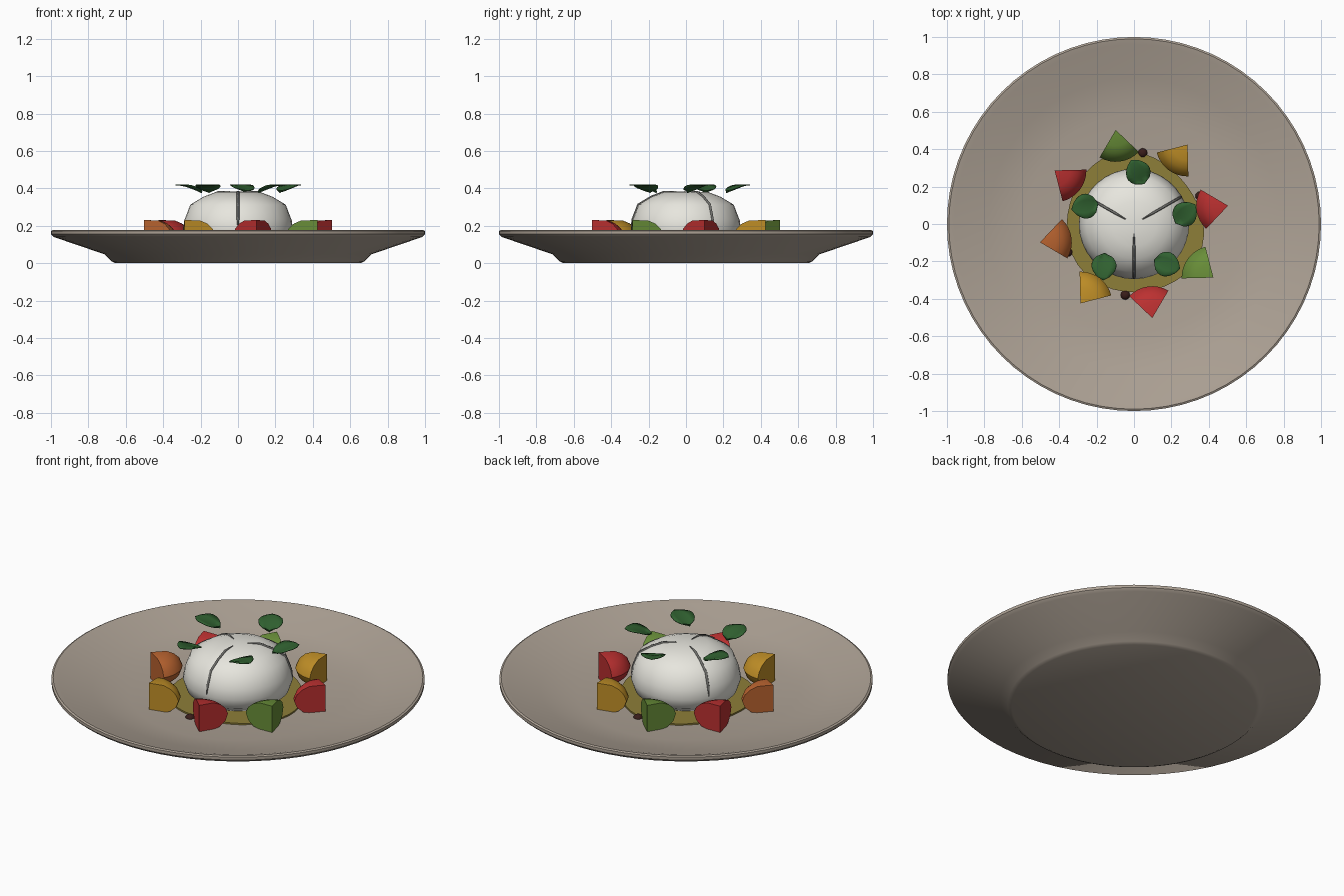
import bpy, bmesh
from math import sin, cos, pi, radians, hypot

if "Cube" in bpy.data.objects:
    bpy.data.objects.remove(bpy.data.objects["Cube"])

MATS = {}


def material(name, rgb):
    if name not in MATS:
        m = bpy.data.materials.new(name)
        m.diffuse_color = (*rgb, 1)
        m.use_nodes = True
        m.node_tree.nodes["Principled BSDF"].inputs["Base Color"].default_value = m.diffuse_color
        MATS[name] = m
    return MATS[name]


def finish(name, bm, mat, angle=35):
    bmesh.ops.recalc_face_normals(bm, faces=bm.faces)
    me = bpy.data.meshes.new(name)
    bm.to_mesh(me)
    bm.free()
    ob = bpy.data.objects.new(name, me)
    bpy.context.collection.objects.link(ob)
    me.materials.append(mat)
    bpy.ops.object.select_all(action='DESELECT')
    ob.select_set(True)
    bpy.context.view_layer.objects.active = ob
    bpy.ops.object.shade_smooth_by_angle(angle=radians(angle))
    return ob


def spin(name, profile, mat, steps=64, sweep=2 * pi, start=0.0, angle=35):
    """Revolve a (radius, z) profile about z; partial sweeps get capped."""
    bm = bmesh.new()
    full = sweep > 6.28
    cols = []
    for i in range(steps if full else steps + 1):
        a = start + sweep * i / steps
        cols.append([bm.verts.new((r * cos(a), r * sin(a), z)) for r, z in profile])
    n = len(cols)
    for i in range(n if full else n - 1):
        a, b = cols[i], cols[(i + 1) % n]
        for j in range(len(profile) - 1):
            bm.faces.new((a[j], b[j], b[j + 1], a[j + 1]))
    if not full:
        bm.faces.new(cols[0])
        bm.faces.new(cols[-1])
    bmesh.ops.remove_doubles(bm, verts=bm.verts, dist=1e-5)
    return finish(name, bm, mat, angle)


clay = material("clay", (.42, .36, .30))
cream = material("cream", (.80, .79, .73))
shade = material("crease", (.16, .16, .15))
oil = material("oil", (.27, .21, .04))
dark = material("dark_glaze", (.04, .012, .01))
basil = material("basil", (.03, .12, .03))
red = material("red", (.50, .03, .03))
green = material("green", (.14, .27, .04))
yellow = material("yellow", (.52, .27, .02))
orange = material("orange", (.50, .13, .03))

# Shallow plate
spin("plate", [(0, 0), (.655, 0), (.675, .01), (.715, .048), (.985, .14), (1, .155), (1, .172),
               (.99, .177), (.96, .17), (.78, .11), (.58, .075), (0, .07)], clay, 72)

# Soft cheese ball with three creases
ball = [(0, .385), (.12, .38), (.185, .355), (.255, .313), (.285, .235), (.295, .18),
        (.275, .12), (.22, .08), (0, .072)]
spin("cheese_ball", ball, cream, 36, angle=60)
path = [(.05, .383), (.12, .38), (.185, .355), (.255, .313), (.285, .235), (.293, .19)]
for k in range(3):
    a = radians(-90 + 120 * k)
    cu = bpy.data.curves.new("cheese_crease", 'CURVE')
    cu.dimensions = '3D'
    cu.bevel_depth = .007
    cu.bevel_resolution = 1
    sp = cu.splines.new('POLY')
    sp.points.add(len(path) - 1)
    for i, (p, (r, z)) in enumerate(zip(sp.points, path)):
        p.co = (r * cos(a), r * sin(a), z, 1)
        p.radius = .4 if i in (0, len(path) - 1) else 1
    cu.materials.append(shade)
    bpy.context.collection.objects.link(bpy.data.objects.new("cheese_crease", cu))

# Oil pool with a wavy outline
bm = bmesh.new()
ring = []
for i in range(40):
    a = 2 * pi * i / 40
    r = .37 + .012 * sin(3 * a + 2.6) + .01 * cos(2 * a + 2)
    ring.append(bm.verts.new((r * cos(a), r * sin(a), .07)))
ext = bmesh.ops.extrude_face_region(bm, geom=[bm.faces.new(ring)])
for v in ext["geom"]:
    if isinstance(v, bmesh.types.BMVert):
        v.co.z = .082
finish("oil_pool", bm, oil)

# Glaze drops
for k in range(6):
    a = radians(23 + 60 * k)
    drop = spin("glaze_drop", [(0, .092), (.014, .09), (.025, .08), (.025, .07)], dark, 12, angle=60)
    drop.location = (.383 * cos(a), .383 * sin(a), 0)

# Tomato wedges: point outward, round side facing the cheese
wedge = [(0, .23), (.085, .229), (.125, .212), (.155, .185), (.17, .15), (.155, .11),
         (.12, .08), (.07, .07), (0, .07)]
for k, mat in enumerate([red, green, red, yellow, green, red, orange, yellow]):
    a = radians(-79 + 45 * k)
    ob = spin("tomato_wedge", wedge, mat, 8, radians(77), a + pi - radians(41.5))
    ob.location = (.512 * cos(a), .512 * sin(a), 0)

# Cupped leaves hovering round the crown
for k in range(5):
    a = .2 + 1.3 * k
    d = a + radians(32)
    bm = bmesh.new()
    rows = []
    for i in range(9):
        u = i / 8
        w = .066 * max(sin(pi * u ** .85), 0) ** .65
        row = []
        for j in range(5):
            v = (j - 2) / 2
            x, y = (u - .5) * .145, v * w
            z = .378 + .042 * min(1, sin(u * pi / 2) + .25 * v * v)
            row.append(bm.verts.new((.28 * cos(a) + x * cos(d) - y * sin(d),
                                     .28 * sin(a) + x * sin(d) + y * cos(d), z)))
        rows.append(row)
    for p, q in zip(rows, rows[1:]):
        for j in range(4):
            bm.faces.new((p[j], p[j + 1], q[j + 1], q[j]))
    bmesh.ops.remove_doubles(bm, verts=bm.verts, dist=1e-4)
    leaf = finish("basil_leaf", bm, basil, 60)
    solid = leaf.modifiers.new("thickness", 'SOLIDIFY')
    solid.thickness = .004
